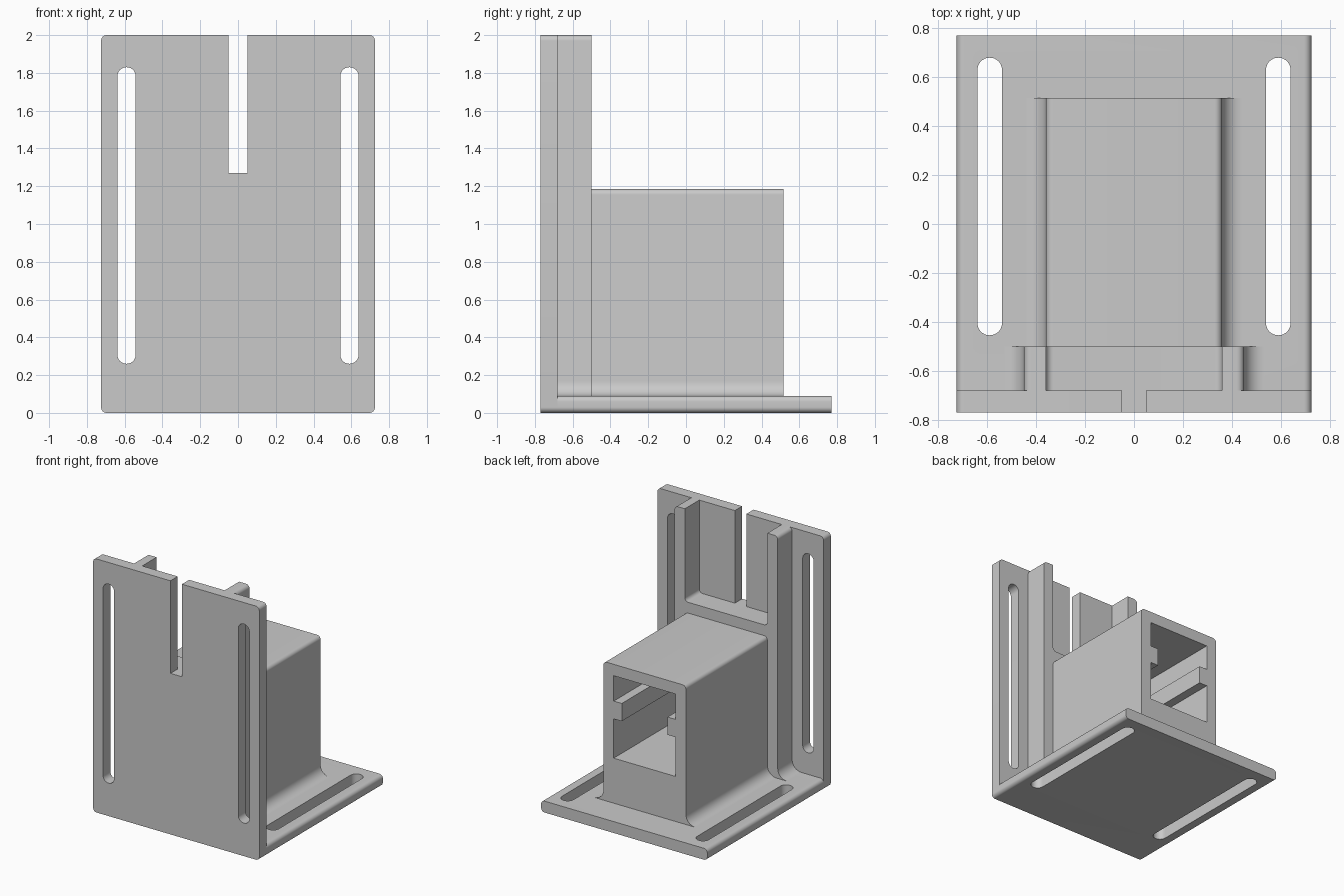
import bpy, bmesh, math
from mathutils import Vector

if "Cube" in bpy.data.objects:
    bpy.data.objects.remove(bpy.data.objects["Cube"], do_unlink=True)

grey = bpy.data.materials.new("plain grey")
grey.use_nodes = True
colour = (0.59, 0.59, 0.59, 1)
grey.diffuse_color = colour
grey.node_tree.nodes["Principled BSDF"].inputs["Base Color"].default_value = colour

T = 0.09          # wall thickness
W = 0.725         # half width of both plates
R = 0.03          # outer edge rounding
FOOT = 0.08       # fillet where the housing meets the base
BACK = 0.77       # half depth
INNER = -0.68     # rear face of the front plate
STEP = -0.50      # rear face of the ribs
SHELF = 1.27      # shelf between the ribs, level with the notch


def rounded(corners, steps=8):
    """Outline with an arc at each (x, y, radius) corner."""
    pts = []
    for i, (x, y, r) in enumerate(corners):
        p = Vector((x, y))
        u = (Vector(corners[i - 1][:2]) - p).normalized()
        v = (Vector(corners[(i + 1) % len(corners)][:2]) - p).normalized()
        if r == 0:
            pts.append(p)
            continue
        half = u.angle(v) / 2
        c = p + (u + v).normalized() * r / math.sin(half)
        a = (p + u * r / math.tan(half) - c).normalized()
        b = (p + v * r / math.tan(half) - c).normalized()
        pts += [c + a.slerp(b, k / steps).normalized() * r for k in range(steps + 1)]
    return pts


def prism(name, corners, lo, hi, axis="Y"):
    """Extrude a rounded outline from lo to hi along Y or Z."""
    place = (lambda p, h: (p.x, h, p.y)) if axis == "Y" else (lambda p, h: (p.x, p.y, h))
    bm = bmesh.new()
    bm.faces.new([bm.verts.new(place(p, lo)) for p in rounded(corners)])
    bmesh.ops.remove_doubles(bm, verts=bm.verts[:], dist=0.0005)
    ext = bmesh.ops.extrude_face_region(bm, geom=bm.faces[:])
    top = [g for g in ext["geom"] if isinstance(g, bmesh.types.BMVert)]
    bmesh.ops.translate(bm, verts=top, vec=Vector(place(Vector((0, 0)), hi - lo)))
    bmesh.ops.recalc_face_normals(bm, faces=bm.faces[:])
    mesh = bpy.data.meshes.new(name)
    bm.to_mesh(mesh)
    bm.free()
    mesh.materials.append(grey)
    ob = bpy.data.objects.new(name, mesh)
    bpy.context.collection.objects.link(ob)
    return ob


def rect(x0, x1, y0, y1, r=0.0):
    return [(x0, y0, r), (x1, y0, r), (x1, y1, r), (x0, y1, r)]


def mirrored(half):
    """Complete a half outline across x = 0."""
    return half + [(-x, y, r) for x, y, r in reversed(half)]


def finish(ob, cutters):
    """Cut the part, then smooth only its rounded edges."""
    for cutter in cutters:
        mod = ob.modifiers.new("cut", "BOOLEAN")
        mod.operation, mod.solver, mod.object = "DIFFERENCE", "EXACT", cutter
    bpy.context.view_layer.update()
    graph = bpy.context.evaluated_depsgraph_get()
    mesh = bpy.data.meshes.new_from_object(ob.evaluated_get(graph))
    ob.modifiers.clear()
    ob.data = mesh
    mesh.polygons.foreach_set("use_smooth", [True] * len(mesh.polygons))
    mesh.set_sharp_from_angle(angle=math.radians(30))


# Cutters: adjustment slots, cable notch and housing cavity with two rails
plate_slots = [prism("plate_slot_cutter", rect(s - 0.048, s + 0.048, 0.26, 1.83, 0.047),
                     -1, -0.5) for s in (-0.59, 0.59)]
base_slots = [prism("base_slot_cutter", rect(s - 0.05, s + 0.05, -0.455, 0.68, 0.049),
                    -0.2, 0.3, "Z") for s in (-0.59, 0.59)]
notch = prism("notch_cutter", rect(-0.05, 0.05, SHELF, 2.2), -1, -0.5)
cavity = prism("cavity_cutter", mirrored([
    (0.27, 0.445, 0), (0.27, 0.755, 0), (0.2, 0.755, 0),
    (0.2, 0.895, 0), (0.27, 0.895, 0), (0.27, 1.095, 0)]), INNER - 0.01, 0.6)
cutters = plate_slots + base_slots + [notch, cavity]

# Upright front plate
front_plate = prism("front_plate", rect(-W, W, 0, 2, R), -BACK, INNER)
finish(front_plate, plate_slots + [notch])

# Base plate
base_plate = prism("base_plate", rect(-W, W, 0, T, R), INNER, BACK)
finish(base_plate, base_slots)

# Stiffening ribs joined below by a shelf
rib_frame = prism("rib_frame", mirrored([
    (0.45 + FOOT, T, 0), (0.45, T, FOOT * 0.99), (0.45, 2, R),
    (0.36, 2, 0), (0.36, SHELF, R)]), INNER, STEP)
finish(rib_frame, [cavity])

# Hollow housing open at the rear
housing = prism("housing", mirrored([
    (0.36 + FOOT, T, 0), (0.36, T, FOOT * 0.99), (0.36, 1.185, R)]), STEP, 0.515)
finish(housing, [cavity])

for cutter in cutters:
    bpy.data.objects.remove(cutter, do_unlink=True)
